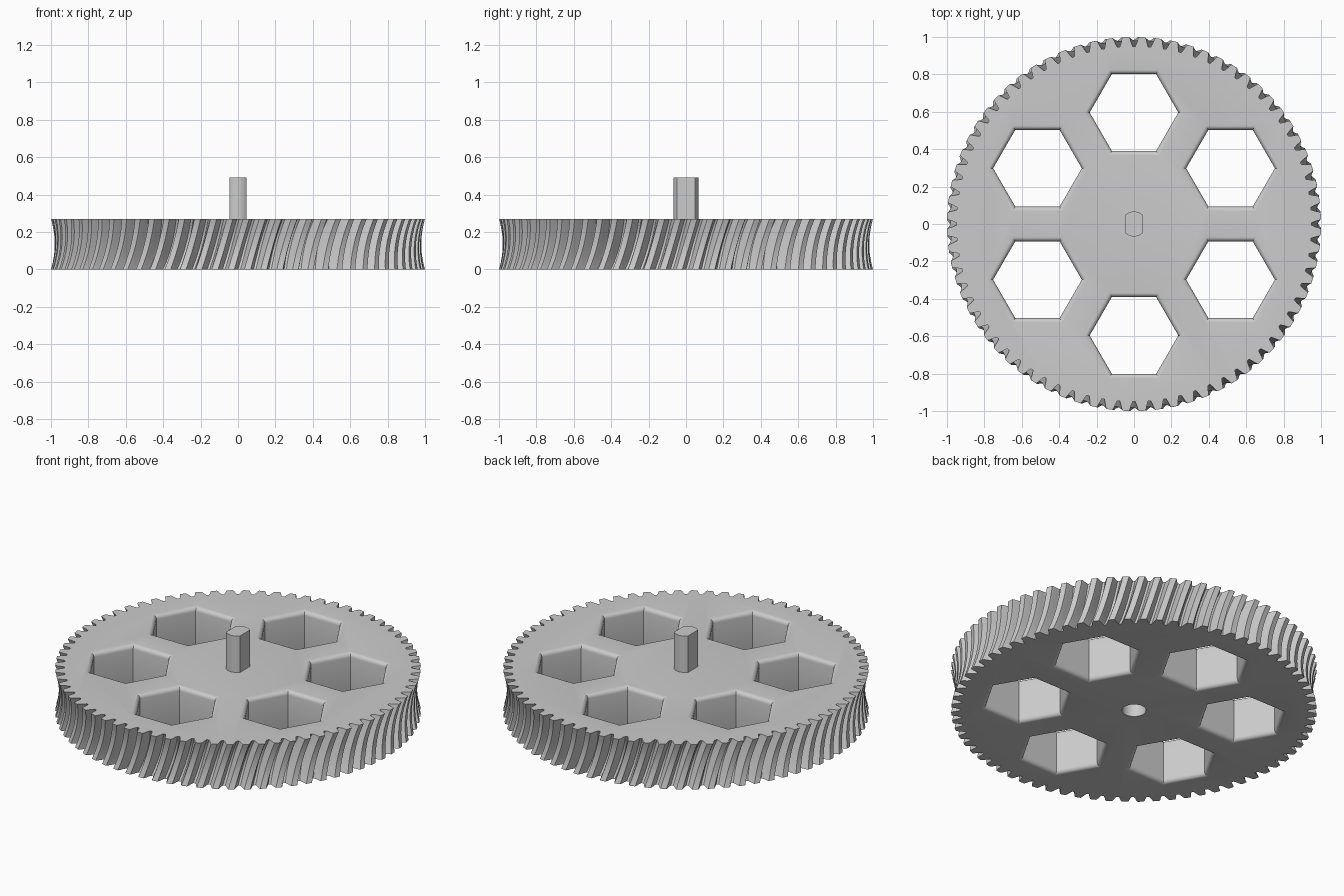
import bpy, bmesh, math

cube = bpy.data.objects.get("Cube")
if cube:
    bpy.data.objects.remove(cube, do_unlink=True)

TEETH, HEIGHT, TWIST = 72, 0.27, 0.08

grey = bpy.data.materials.new("plain grey")
grey.use_nodes = True
grey.diffuse_color = (0.6, 0.6, 0.6, 1)
grey.node_tree.nodes["Principled BSDF"].inputs["Base Color"].default_value = (0.6, 0.6, 0.6, 1)


def loft(name, rings):
    """Solid from a stack of rings of equal point count, capped at both ends."""
    bm = bmesh.new()
    loops = [[bm.verts.new(p) for p in ring] for ring in rings]
    n = len(loops[0])
    for low, high in zip(loops, loops[1:]):
        for i in range(n):
            j = (i + 1) % n
            bm.faces.new((low[i], low[j], high[j], high[i]))
    bm.faces.new(loops[0][::-1])
    bm.faces.new(loops[-1])
    mesh = bpy.data.meshes.new(name)
    bm.to_mesh(mesh)
    bm.free()
    obj = bpy.data.objects.new(name, mesh)
    bpy.context.collection.objects.link(obj)
    mesh.materials.append(grey)
    return obj


def polygon(cx, cy, radius, z, sides):
    return [(cx + radius * math.cos(math.tau * i / sides),
             cy + radius * math.sin(math.tau * i / sides), z) for i in range(sides)]


def activate(obj):
    bpy.ops.object.select_all(action='DESELECT')
    obj.select_set(True)
    bpy.context.view_layer.objects.active = obj


def cut(target, cutter):
    activate(target)
    mod = target.modifiers.new("cut", 'BOOLEAN')
    mod.operation, mod.solver, mod.object = 'DIFFERENCE', 'EXACT', cutter
    bpy.ops.object.modifier_apply(modifier=mod.name)
    bpy.data.objects.remove(cutter, do_unlink=True)


# Gear body: throated rim with slanted teeth
half = [(0.42, 0), (0.33, 0.35), (0.26, 0.75), (0.19, 1)]
tooth = [(-a, h) for a, h in half] + half[::-1]


def gear_ring(t):
    throat = 1 - (2 * t - 1) ** 2
    root, tip = 0.95 - 0.035 * throat, 1 - 0.02 * throat
    ring = []
    for k in range(TEETH):
        for offset, level in tooth:
            a = math.tau * (k + 0.5 + offset) / TEETH + TWIST * (t - 1)
            r = root + (tip - root) * level
            ring.append((r * math.cos(a), r * math.sin(a), HEIGHT * t))
    return ring


LAYERS = 12
gear = loft("gear_wheel", [gear_ring(i / LAYERS) for i in range(LAYERS + 1)])

# Six hexagonal windows with rounded rims
FILLET, STEPS = 0.025, 5
arc = [(FILLET * (1 - math.sin(s * math.pi / 2 / STEPS)),
        FILLET * (1 - math.cos(s * math.pi / 2 / STEPS))) for s in range(STEPS + 1)]
lower = [(flare, z) for z, flare in arc][::-1]
lower = [(FILLET * (1 - math.sin(s * math.pi / 2 / STEPS)),
          FILLET * (1 - math.cos(s * math.pi / 2 / STEPS))) for s in range(STEPS + 1)]
profile = [(FILLET, -0.05)] + lower + [(f, HEIGHT - z) for f, z in lower[::-1]]
profile.append((FILLET, HEIGHT + 0.05))
for k in range(6):
    a = math.radians(90 + 60 * k)
    cx, cy = 0.596 * math.cos(a), 0.596 * math.sin(a)
    cut(gear, loft("window_cutter",
                   [polygon(cx, cy, 0.237 + f * 1.155, z, 6) for f, z in profile]))

# Round socket in the underside
cut(gear, loft("socket_cutter", [polygon(0, 0, 0.066, z, 48) for z in (-0.05, 0.16)]))

# Shaft: round bar with two flats
flat = math.acos(0.046 / 0.067)
section = []
for start in (flat, flat + math.pi):
    for i in range(17):
        a = start + (math.pi - 2 * flat) * i / 16
        section.append((0.067 * math.cos(a), 0.067 * math.sin(a)))
shaft = loft("shaft", [[(x, y, z) for x, y in section] for z in (0.22, 0.49)])

for obj in (gear, shaft):
    activate(obj)
    bpy.ops.object.shade_smooth_by_angle(angle=math.radians(25))
